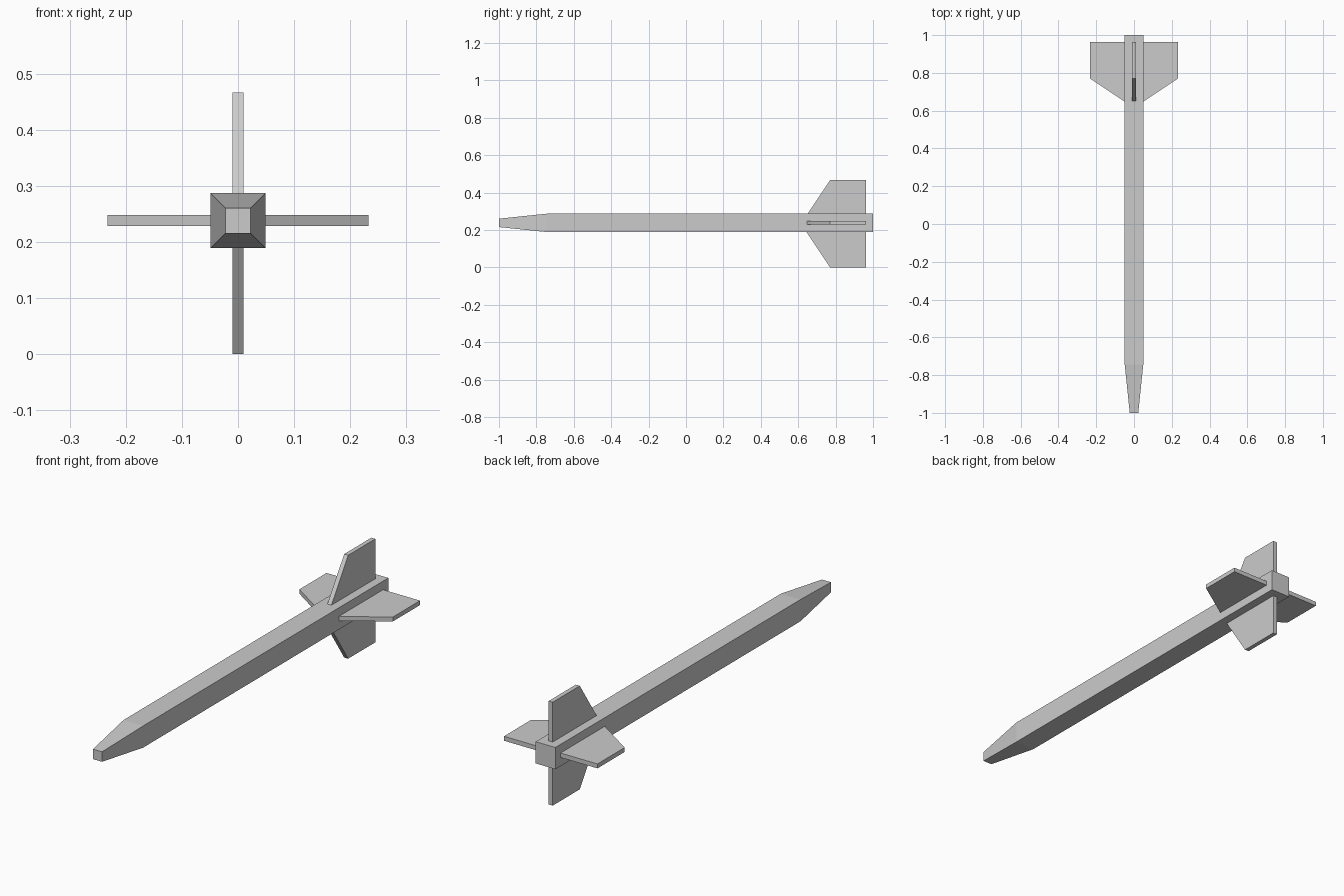
import bpy, bmesh
from math import pi
from mathutils import Matrix, Vector

cube = bpy.data.objects.get("Cube")
if cube:
    bpy.data.objects.remove(cube, do_unlink=True)

# Single plain grey
grey = bpy.data.materials.new("light_grey")
grey.use_nodes = True
colour = (0.6, 0.6, 0.6, 1)
grey.diffuse_color = colour
grey.node_tree.nodes["Principled BSDF"].inputs["Base Color"].default_value = colour

BODY_Z = 0.238
FIN_Z = 0.2335


def loft(name, rings, matrix=Matrix()):
    """Join matching rings of points into a closed flat-faced solid."""
    bm = bmesh.new()
    loops = [[bm.verts.new(matrix @ Vector(p)) for p in ring] for ring in rings]
    bm.faces.new(loops[0])
    bm.faces.new(loops[-1])
    n = len(loops[0])
    for a, b in zip(loops, loops[1:]):
        for i in range(n):
            j = (i + 1) % n
            bm.faces.new((a[i], a[j], b[j], b[i]))
    bmesh.ops.recalc_face_normals(bm, faces=bm.faces)
    mesh = bpy.data.meshes.new(name)
    bm.to_mesh(mesh)
    bm.free()
    mesh.materials.append(grey)
    obj = bpy.data.objects.new(name, mesh)
    bpy.context.collection.objects.link(obj)
    return obj


# Square body with tapered blunt nose: (y, half width)
sections = [(-1, 0.0225), (-0.745, 0.049), (1, 0.049)]
corners = [(-1, -1), (1, -1), (1, 1), (-1, 1)]
loft("body", [[(sx * h, y, BODY_Z + sz * h) for sx, sz in corners]
              for y, h in sections])

# Four swept tail fins, one outline turned about the body axis
outline = [(0.03, 0.635), (0.233, 0.77), (0.233, 0.963), (0.03, 0.963)]
fins = [("left_fin", 0, BODY_Z), ("top_fin", -pi / 2, FIN_Z),
        ("right_fin", pi, BODY_Z), ("bottom_fin", pi / 2, FIN_Z)]
for name, angle, z in fins:
    turn = Matrix.Translation((0, 0, z)) @ Matrix.Rotation(angle, 4, "Y")
    loft(name, [[(x, y, t) for x, y in outline] for t in (-0.01, 0.01)], turn)
